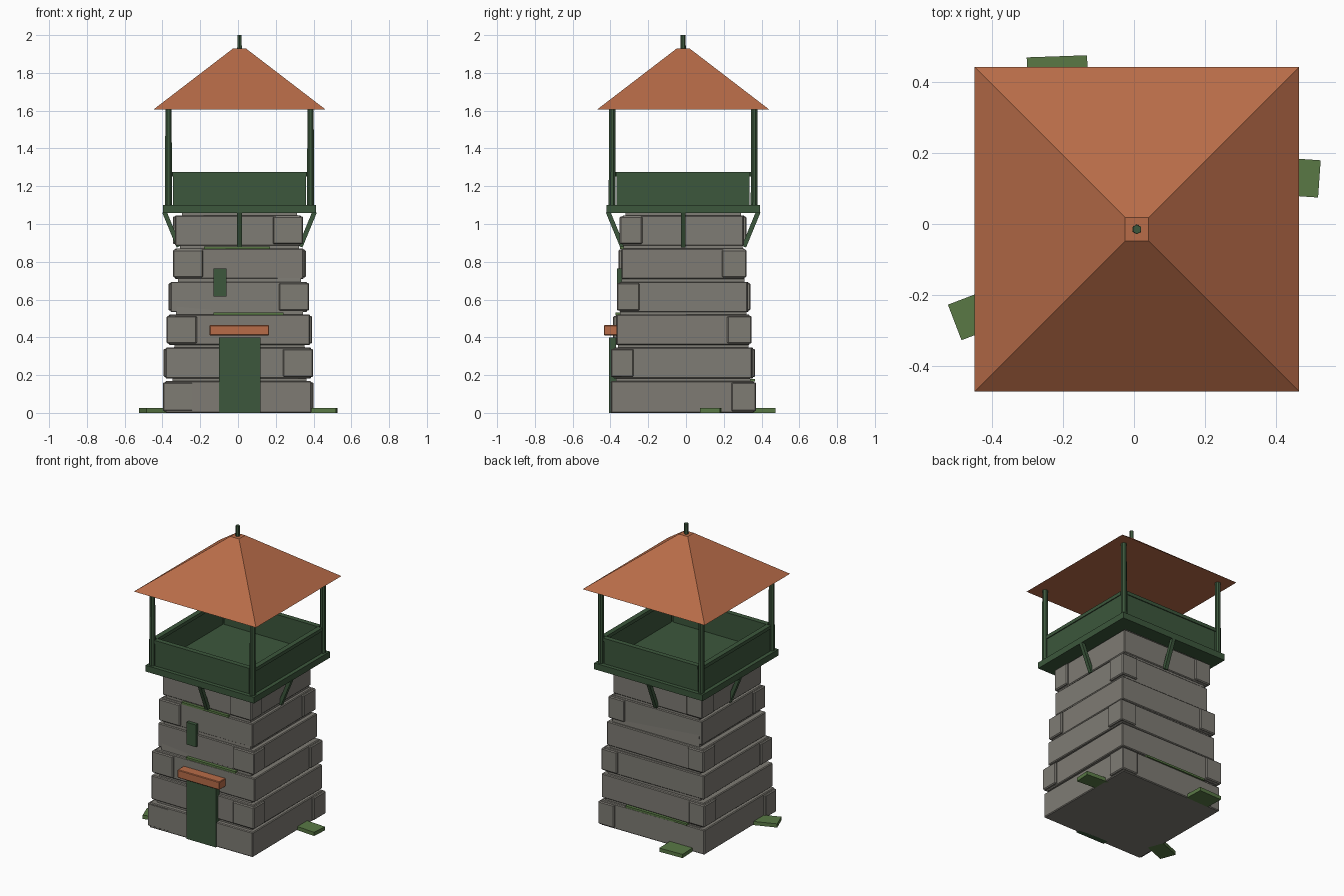
import bpy, bmesh
from math import radians, pi, atan2
from mathutils import Vector, Matrix

if "Cube" in bpy.data.objects:
    bpy.data.objects.remove(bpy.data.objects["Cube"])

CX, CY = 0.008, -0.015          # tower axis


def material(name, rgb):
    m = bpy.data.materials.new(name)
    m.diffuse_color = (*rgb, 1)
    m.use_nodes = True
    m.node_tree.nodes["Principled BSDF"].inputs["Base Color"].default_value = m.diffuse_color
    return m


STONE = material("stone", (0.21, 0.20, 0.175))
WOOD = material("green_wood", (0.045, 0.095, 0.045))
CLAY = material("clay", (0.48, 0.15, 0.065))
MOSS = material("moss", (0.10, 0.19, 0.06))


def finish(name, bm, mat):
    me = bpy.data.meshes.new(name)
    bm.to_mesh(me)
    bm.free()
    ob = bpy.data.objects.new(name, me)
    bpy.context.collection.objects.link(ob)
    me.materials.append(mat)
    return ob


def box(name, lo, hi, mat, yaw=0, bevel=0):
    """Axis-aligned box from two corners, optionally turned about its centre."""
    lo, hi = Vector(lo), Vector(hi)
    bm = bmesh.new()
    bmesh.ops.create_cube(bm, size=1)
    bmesh.ops.scale(bm, vec=hi - lo, verts=bm.verts)
    if bevel:
        bmesh.ops.bevel(bm, geom=bm.edges[:], offset=bevel, segments=1, affect='EDGES')
    bm.transform(Matrix.Translation((lo + hi) / 2) @ Matrix.Rotation(radians(yaw), 4, 'Z'))
    return finish(name, bm, mat)


def frustum(name, sides, r1, r2, z1, z2, mat, x=CX, y=CY, turn=0):
    bm = bmesh.new()
    bmesh.ops.create_cone(bm, cap_ends=True, segments=sides, radius1=r1, radius2=r2, depth=z2 - z1)
    bm.transform(Matrix.Translation((x, y, (z1 + z2) / 2)) @ Matrix.Rotation(turn, 4, 'Z'))
    return finish(name, bm, mat)


def around(ob_maker):
    """Run a maker on the front side, then turn the result to all four sides."""
    for k in range(4):
        ob = ob_maker(k)
        ob.data.transform(Matrix.Translation((CX, CY, 0)) @ Matrix.Rotation(k * pi / 2, 4, 'Z'))


# tower core seen in the joints
frustum("tower_core", 4, 0.365 * 2 ** .5, 0.305 * 2 ** .5, 0.005, 1.06, STONE, turn=pi / 4)

# stone courses: z0, z1, x0, x1, y0, y1, yaw
courses = [
    (0.000, 0.168, -0.385, 0.387, -0.400, 0.358, 0.3),
    (0.182, 0.345, -0.382, 0.385, -0.382, 0.353, -0.4),
    (0.359, 0.520, -0.365, 0.380, -0.370, 0.335, 0.3),
    (0.533, 0.694, -0.355, 0.364, -0.350, 0.328, -0.3),
    (0.709, 0.870, -0.332, 0.346, -0.342, 0.308, 0.3),
    (0.885, 1.046, -0.332, 0.332, -0.335, 0.307, -0.3)]
P = 0.013                        # corner block projection
for i, (z0, z1, x0, x1, y0, y1, yaw) in enumerate(courses):
    box(f"stone_course_{i}", (x0, y0, z0), (x1, y1, z1), STONE, yaw, 0.005)
    # corner blocks alternate between the two diagonals
    s = 1 if i % 2 else -1
    for sy in (-1, 1):
        sx = -s * sy
        w, d = (0.16, 0.12) if sy < 0 else (0.12, 0.13)
        px = x1 + P if sx > 0 else x0 - P
        py = y1 + P if sy > 0 else y0 - P * (i > 0) - 0.003
        qx, qy = px - sx * w, py - sy * d
        box(f"corner_block_{i}", (min(px, qx), min(py, qy), z0 + 0.008),
            (max(px, qx), max(py, qy), z1 - 0.006), STONE, 0, 0.006)

# moss strips in the joints
box("moss_joint_front_high", (-0.18, -0.349, 0.868), (0.17, -0.31, 0.882), MOSS)
box("moss_joint_front_low", (-0.13, -0.372, 0.518), (0.24, -0.34, 0.531), MOSS)
box("moss_joint_back", (-0.26, 0.32, 0.167), (0.20, 0.364, 0.18), MOSS)

# moss patches on the ground
box("moss_patch_right", (0.36, 0.08, 0), (0.522, 0.185, 0.025), MOSS, 4 - 8)
box("moss_patch_back", (-0.30, 0.35, 0), (-0.13, 0.472, 0.025), MOSS, 2)
box("moss_patch_left", (-0.51, -0.302, 0), (-0.35, -0.195, 0.025), MOSS, 21)

# door, lintel and window slit
box("door", (-0.10, -0.408, 0), (0.12, -0.37, 0.40), WOOD)
box("door_lintel", (-0.15, -0.435, 0.41), (0.165, -0.36, 0.465), CLAY, 0, 0.004)
box("window_slit", (-0.13, -0.366, 0.615), (-0.06, -0.33, 0.765), WOOD)

# lookout platform
H = 0.406
box("platform", (CX - H, CY - H, 1.058), (CX + H, CY + H, 1.10), WOOD)


# parapet walls, rails and braces on each side
around(lambda k: box(f"parapet_{k}", (-0.352, -0.380, 1.10), (0.352, -0.358, 1.255), WOOD))
around(lambda k: box(f"rail_{k}", (-0.355, -0.386, 1.252), (0.355, -0.352, 1.275), WOOD))


def brace(k):
    a, b = Vector((0, -0.322, 0.88)), Vector((0, -0.398, 1.065))
    ob = box(f"brace_{k}", (-0.012, -0.012, 0), (0.012, 0.012, (b - a).length), WOOD)
    tilt = atan2(a.y - b.y, b.z - a.z)
    ob.data.transform(Matrix.Translation(a) @ Matrix.Rotation(tilt, 4, 'X'))
    return ob


around(brace)

# corner posts
for sx in (-1, 1):
    for sy in (-1, 1):
        frustum("post", 8, 0.020, 0.018, 1.09, 1.612, WOOD,
                CX + sx * 0.376, CY + sy * 0.376, pi / 8)

# roof and finial
frustum("roof", 4, 0.457 * 2 ** .5, 0.033 * 2 ** .5, 1.605, 1.93, CLAY, turn=pi / 4)
frustum("finial", 6, 0.014, 0.013, 1.92, 2.0, WOOD)
